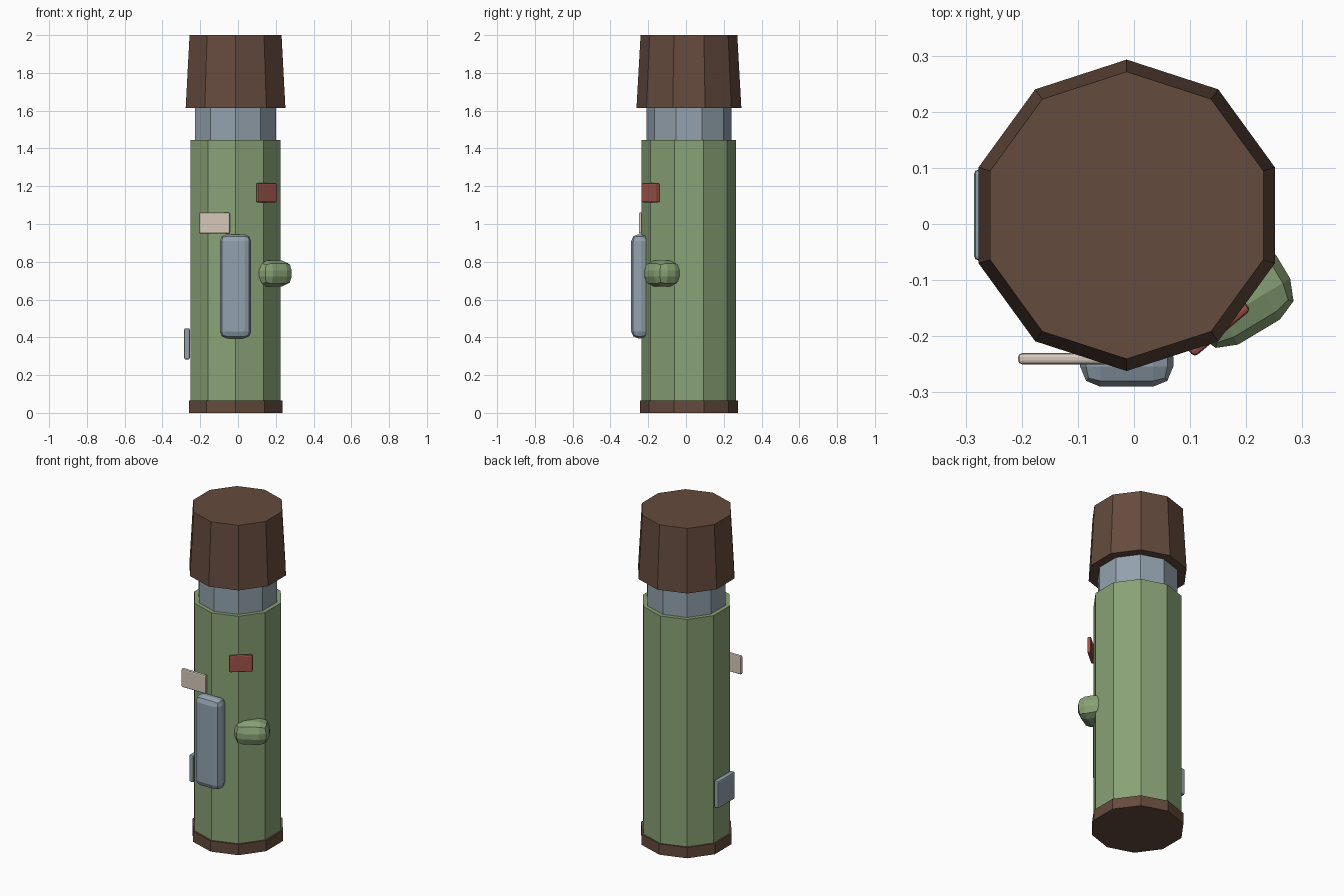
import bpy
from math import pi, radians

if "Cube" in bpy.data.objects:
    bpy.data.objects.remove(bpy.data.objects["Cube"])

CX, CY = -0.013, 0.0155   # axis of the ten-sided cylinder


def material(name, rgb):
    m = bpy.data.materials.new(name)
    m.diffuse_color = (*rgb, 1)
    m.use_nodes = True
    m.node_tree.nodes["Principled BSDF"].inputs["Base Color"].default_value = m.diffuse_color
    return m


BROWN = material("brown", (0.13, 0.07, 0.047))
GREEN = material("green", (0.25, 0.36, 0.18))
STEEL = material("blue_grey", (0.29, 0.36, 0.42))
RED = material("red", (0.36, 0.09, 0.07))
CREAM = material("cream", (0.68, 0.58, 0.50))


def tube(name, r1, r2, z1, z2, mat):
    bpy.ops.mesh.primitive_cone_add(vertices=10, radius1=r1, radius2=r2, depth=z2 - z1,
                                    location=(CX, CY, (z1 + z2) / 2))
    ob = bpy.context.object
    ob.name = name
    ob.data.materials.append(mat)
    return ob


def block(name, loc, size, bevel, mat, turn=0):
    bpy.ops.mesh.primitive_cube_add(size=1, location=loc, rotation=(0, 0, radians(turn)))
    ob = bpy.context.object
    ob.name = name
    ob.scale = size
    bpy.ops.object.transform_apply(location=False, rotation=False, scale=True)
    mod = ob.modifiers.new("rounded_edges", 'BEVEL')
    mod.width = bevel
    mod.segments = 2
    ob.data.materials.append(mat)
    return ob


# Stacked ten-sided sections
tube("base_ring", 0.26, 0.26, 0.0, 0.065, BROWN)
tube("body", 0.25, 0.25, 0.002, 1.445, GREEN)
tube("neck", 0.225, 0.225, 1.40, 1.65, STEEL)
tube("cap", 0.2775, 0.256, 1.615, 2.0, BROWN)

# Front grip panel
block("front_panel", (-0.013, -0.245, 0.67), (0.166, 0.09, 0.55), 0.036, STEEL)
# Small plates around the body
block("cream_label", (-0.125, -0.24, 1.005), (0.163, 0.02, 0.112), 0.007, CREAM)
block("red_button", (0.151, -0.187, 1.165), (0.132, 0.022, 0.102), 0.008, RED, 40)
block("side_plate", (-0.27, 0.016, 0.365), (0.03, 0.162, 0.165), 0.008, STEEL)
# Rounded knob on the right
block("side_knob", (0.183, -0.126, 0.738), (0.193, 0.155, 0.138), 0.053, GREEN, 31)
